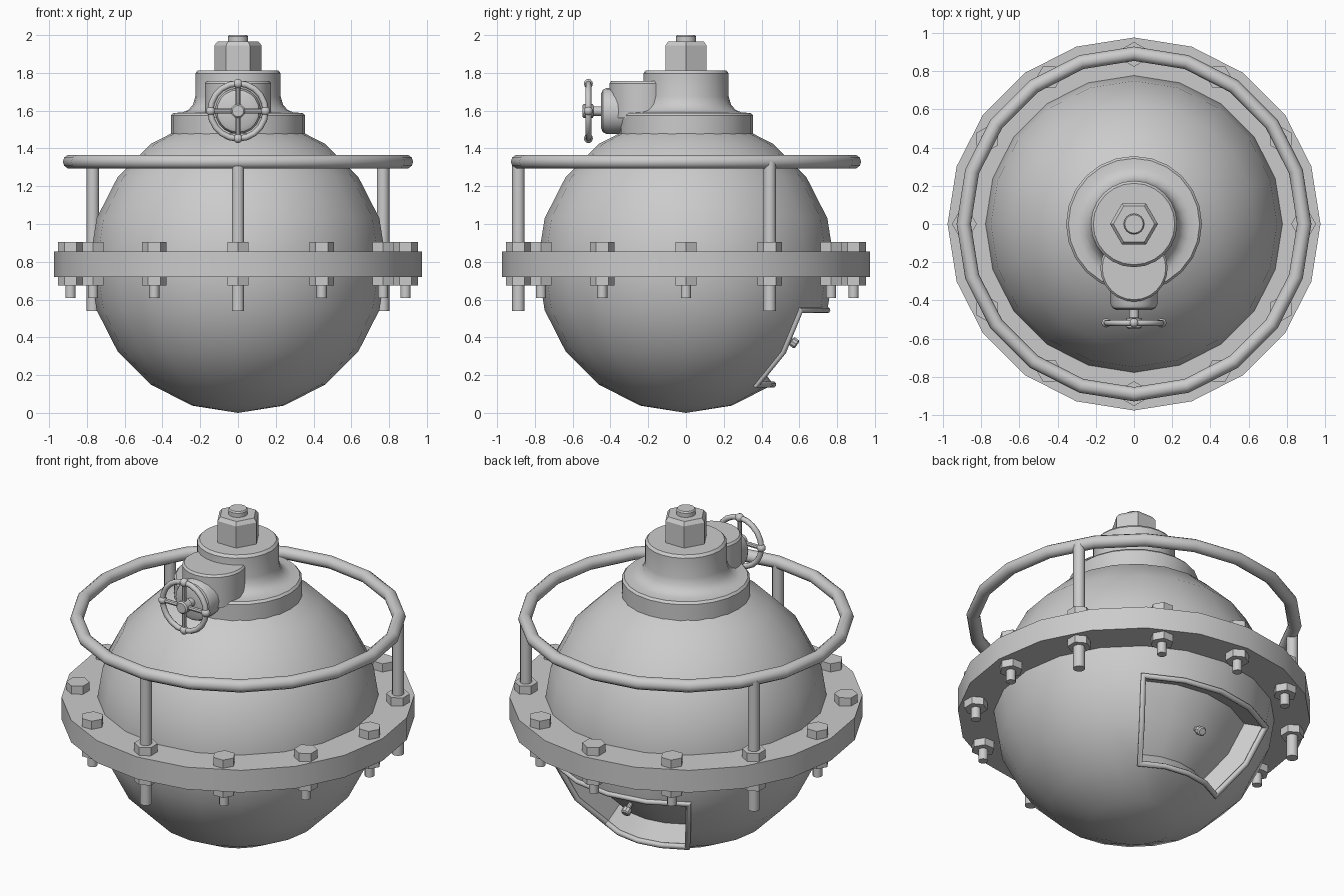
import bpy, bmesh, math
from mathutils import Vector, Matrix

cube = bpy.data.objects.get("Cube")
if cube:
    bpy.data.objects.remove(cube)

grey = bpy.data.materials.new("cast_grey")
grey.use_nodes = True
grey.diffuse_color = (0.6, 0.6, 0.6, 1)
grey.node_tree.nodes["Principled BSDF"].inputs["Base Color"].default_value = (0.6, 0.6, 0.6, 1)

R = 0.787            # hull radius and centre height
SIDES = 20
TO_FRONT = Matrix.Rotation(math.pi / 2, 4, 'X')   # turns +z towards the front


def finish(name, bm, matrix=Matrix(), angle=35):
    bmesh.ops.recalc_face_normals(bm, faces=bm.faces)
    me = bpy.data.meshes.new(name)
    bm.to_mesh(me)
    bm.free()
    me.transform(matrix)
    me.materials.append(grey)
    ob = bpy.data.objects.new(name, me)
    bpy.context.collection.objects.link(ob)
    bpy.ops.object.select_all(action='DESELECT')
    ob.select_set(True)
    bpy.context.view_layer.objects.active = ob
    bpy.ops.object.shade_smooth_by_angle(angle=math.radians(angle))
    return ob


def add_lathe(bm, profile, sides, matrix=Matrix()):
    """Turn (radius, height) points about z and cap both ends."""
    rings = []
    for r, z in profile:
        rings.append([bm.verts.new(matrix @ Vector((r * math.cos(a), r * math.sin(a), z)))
                      for a in (2 * math.pi * i / sides for i in range(sides))])
    for low, high in zip(rings, rings[1:]):
        for i in range(sides):
            j = (i + 1) % sides
            bm.faces.new((low[i], low[j], high[j], high[i]))
    bm.faces.new(rings[0][::-1])
    bm.faces.new(rings[-1])


def lathe(name, profile, sides=SIDES, matrix=Matrix(), angle=35):
    bm = bmesh.new()
    add_lathe(bm, profile, sides, matrix)
    return finish(name, bm, angle=angle)


def tube(name, points, radius, sides=8, matrix=Matrix()):
    """Round bar along a closed path, with mitred corners."""
    bm = bmesh.new()
    n = len(points)
    middle = sum(points, Vector()) / n
    rings = []
    for i, p in enumerate(points):
        d_in = (p - points[i - 1]).normalized()
        d_out = (points[(i + 1) % n] - p).normalized()
        tangent = (d_in + d_out).normalized()
        stretch = min(1.5, 1 / max(0.3, tangent.dot(d_in)))
        out = p - middle
        out = (out - tangent * out.dot(tangent)).normalized()
        side = tangent.cross(out)
        rings.append([bm.verts.new(p + radius * (out * math.cos(a) * stretch + side * math.sin(a)))
                      for a in (2 * math.pi * k / sides for k in range(sides))])
    for i in range(n):
        a, b = rings[i], rings[(i + 1) % n]
        for k in range(sides):
            m = (k + 1) % sides
            bm.faces.new((a[k], a[m], b[m], b[k]))
    return finish(name, bm, matrix, 50)


def circle(radius, z, count):
    return [Vector((radius * math.cos(2 * math.pi * i / count),
                    radius * math.sin(2 * math.pi * i / count), z)) for i in range(count)]


def on_hull(polar, azimuth, radius=R):
    p, a = math.radians(polar), math.radians(azimuth)
    return Vector((radius * math.sin(p) * math.cos(a), radius * math.sin(p) * math.sin(a),
                   R - radius * math.cos(p)))


# Hull sphere with a recessed hatch low on the back
bm = bmesh.new()
bmesh.ops.create_uvsphere(bm, u_segments=SIDES, v_segments=10, radius=R)
hatch = []
for f in bm.faces:
    c = f.calc_center_median()
    azimuth = math.degrees(math.atan2(c.y, c.x))
    polar = math.degrees(math.acos(-c.z / c.length))
    if 54 < azimuth < 126 and 36 < polar < 72:
        hatch.append(f)
new = bmesh.ops.extrude_face_region(bm, geom=hatch)["geom"]
for v in new:
    if isinstance(v, bmesh.types.BMVert):
        v.co *= 0.66 / R
bmesh.ops.delete(bm, geom=[f for f in hatch if f.is_valid], context='FACES')
finish("hull", bm, Matrix.Translation((0, 0, R)))

# Hatch frame and its knob
edge = [on_hull(72, a) for a in range(54, 127, 18)] + [on_hull(54, 126)]
edge += [on_hull(36, a) for a in range(126, 53, -18)] + [on_hull(54, 54)]
tube("hatch_frame", edge, 0.016)
base = on_hull(54, 90, 0.65)
aim = (base - Vector((0, 0, R))).to_track_quat('Z', 'Y').to_matrix().to_4x4()
lathe("hatch_knob", [(0.014, 0), (0.014, 0.04), (0.027, 0.042), (0.027, 0.07), (0.02, 0.077)],
      10, Matrix.Translation(base) @ aim)

# Flange round the middle
lathe("flange", [(0.74, 0.72), (0.975, 0.72), (0.975, 0.855), (0.74, 0.855)])

# Bolts round the flange, every fourth one carrying a rail post
heads, studs, posts = bmesh.new(), bmesh.new(), bmesh.new()
for i in range(12):
    turn = Matrix.Rotation(math.radians(30 * i - 90), 4, 'Z') @ Matrix.Translation((0.887, 0, 0))
    add_lathe(heads, [(0.065, 0.85), (0.065, 0.905)], 6, turn)
    add_lathe(heads, [(0.065, 0.675), (0.065, 0.725)], 6, turn)
    if i % 4 == 0:
        add_lathe(posts, [(0.033, 0.54), (0.033, 1.33)], 12, turn)
    else:
        add_lathe(studs, [(0.027, 0.607), (0.027, 0.74)], 12, turn)
finish("bolt_heads_and_nuts", heads)
finish("bolt_studs", studs)
finish("rail_posts", posts)
tube("guard_rail", circle(0.89, 1.33, SIDES), 0.037, 10)

# Top collar flaring into the neck
lathe("collar_and_neck", [(0.355, 1.4), (0.355, 1.575), (0.343, 1.588), (0.295, 1.59),
                          (0.262, 1.604), (0.238, 1.633), (0.226, 1.675),
                          (0.226, 1.798), (0.213, 1.813)], 24)
lathe("top_nut", [(0.125, 1.8), (0.125, 1.945), (0.108, 1.967)], 6, angle=20)
lathe("top_stud", [(0.054, 1.95), (0.054, 1.992), (0.048, 2.0)], 16)

# Valve body, bonnet and stem
lathe("valve_body", [(0.176, 1.56), (0.176, 1.745), (0.166, 1.757)], 24,
      Matrix.Translation((0, -0.23, 0)))
WHEEL_Z = 1.598
at_valve = Matrix.Translation((0, 0, WHEEL_Z)) @ TO_FRONT
lathe("valve_bonnet", [(0.122, 0.25), (0.122, 0.42), (0.112, 0.44), (0.09, 0.45)], 20, at_valve)
lathe("valve_stem", [(0.025, 0.44), (0.025, 0.49), (0.038, 0.492), (0.038, 0.54), (0.03, 0.548)],
      12, at_valve)

# Handwheel with four spokes and round knobs
tube("handwheel_rim", circle(0.146, 0.517, 20), 0.016, 8, at_valve)
spokes, knobs = bmesh.new(), bmesh.new()
for i in range(4):
    spin = (at_valve @ Matrix.Translation((0, 0, 0.517))
            @ Matrix.Rotation(i * math.pi / 2, 4, 'Z') @ Matrix.Rotation(math.pi / 2, 4, 'Y'))
    add_lathe(spokes, [(0.013, 0.02), (0.013, 0.14)], 8, spin)
    bmesh.ops.create_uvsphere(knobs, u_segments=10, v_segments=6, radius=0.025,
                              matrix=spin @ Matrix.Translation((0, 0, 0.145)))
finish("handwheel_spokes", spokes)
finish("handwheel_knobs", knobs, angle=60)
